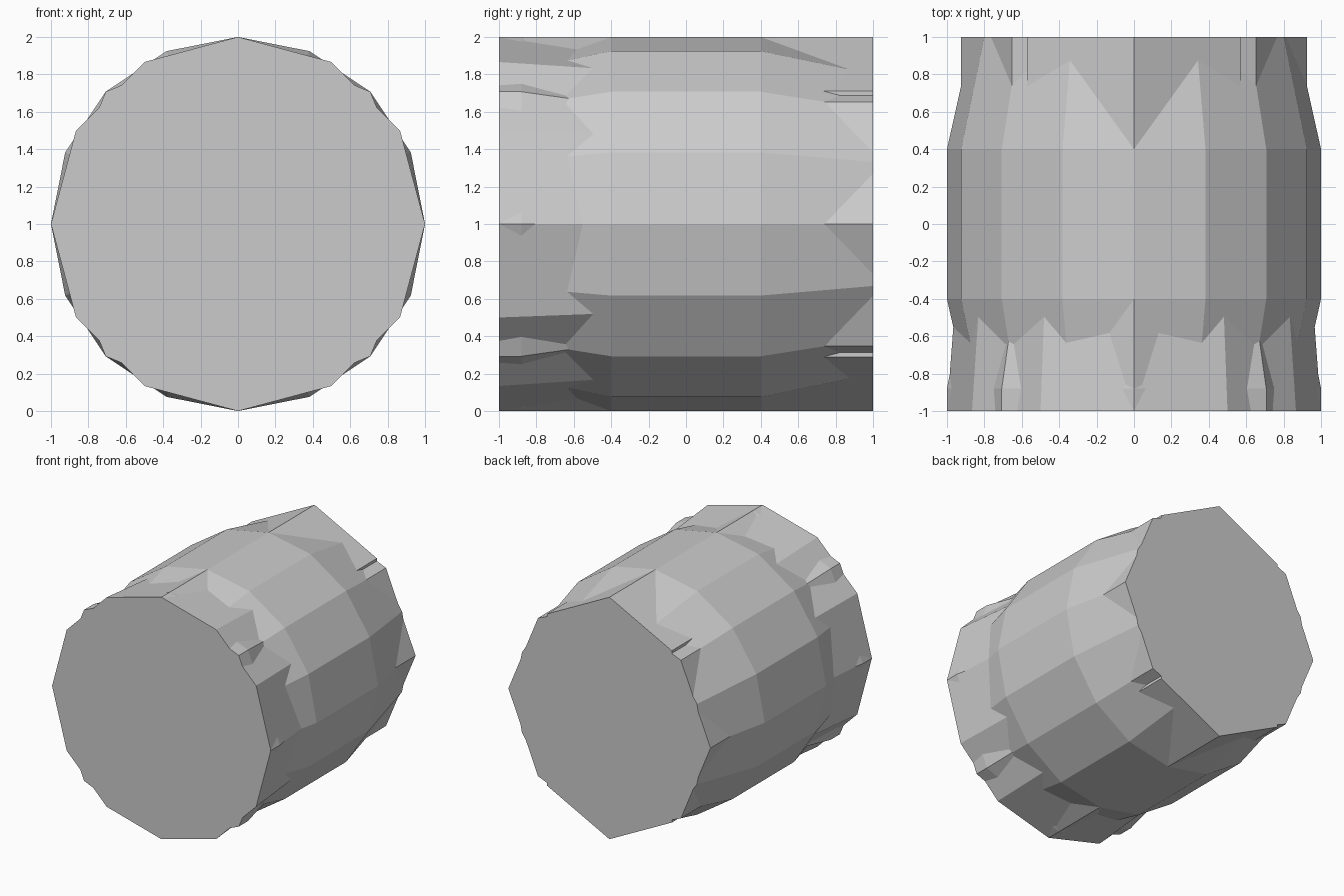
import bpy
import bmesh
import math

if "Cube" in bpy.data.objects:
    bpy.data.objects.remove(bpy.data.objects["Cube"])

# Single grey material
grey = bpy.data.materials.new("light grey")
grey.diffuse_color = (0.6, 0.6, 0.6, 1)
grey.use_nodes = True
grey.node_tree.nodes["Principled BSDF"].inputs["Base Color"].default_value = grey.diffuse_color


def ring(n, r):
    """Regular n-gon with one corner pointing straight up."""
    return [(r * math.sin(2 * math.pi * i / n), r * math.cos(2 * math.pi * i / n))
            for i in range(n)]


def loft(name, sections):
    """Capped flat-shaded solid through (y, outline) sections along the y axis."""
    bm = bmesh.new()
    loops = [[bm.verts.new((x, y, z + 1)) for x, z in outline]
             for y, outline in sections]
    for a, b in zip(loops, loops[1:]):
        for i in range(len(a)):
            j = (i + 1) % len(a)
            bm.faces.new((a[i], a[j], b[j], b[i]))
    bm.faces.new(loops[0])
    bm.faces.new(loops[-1])
    bmesh.ops.recalc_face_normals(bm, faces=bm.faces)
    mesh = bpy.data.meshes.new(name)
    bm.to_mesh(mesh)
    bm.free()
    mesh.materials.append(grey)
    obj = bpy.data.objects.new(name, mesh)
    bpy.context.collection.objects.link(obj)
    return obj


# Sixteen-sided barrel, tapering towards both ends
loft("barrel_body", [(y, ring(16, r)) for y, r in
                     ((-1, 0.866), (-0.4, 1), (0.4, 1), (1, 0.866))])

# Twelve-sided collar flaring out to the front end
loft("front_collar", [(-1, ring(12, 1)), (-0.38, ring(12, 0.953))])

# Eight-sided core, poking out at the back and at the front rim
loft("octagonal_core", [(y, ring(8, r)) for y, r in
                        ((-1, 1), (-0.88, 1), (-0.5, 0.924), (1, 0.924))])

# Ridged spine giving a sharp top and bottom edge along the whole length
ridge = [(0, 1), (0.57, 0.71), (0.57, -0.71), (0, -1), (-0.57, -0.71), (-0.57, 0.71)]
loft("ridged_spine", [(-1, ridge), (1, ridge)])
